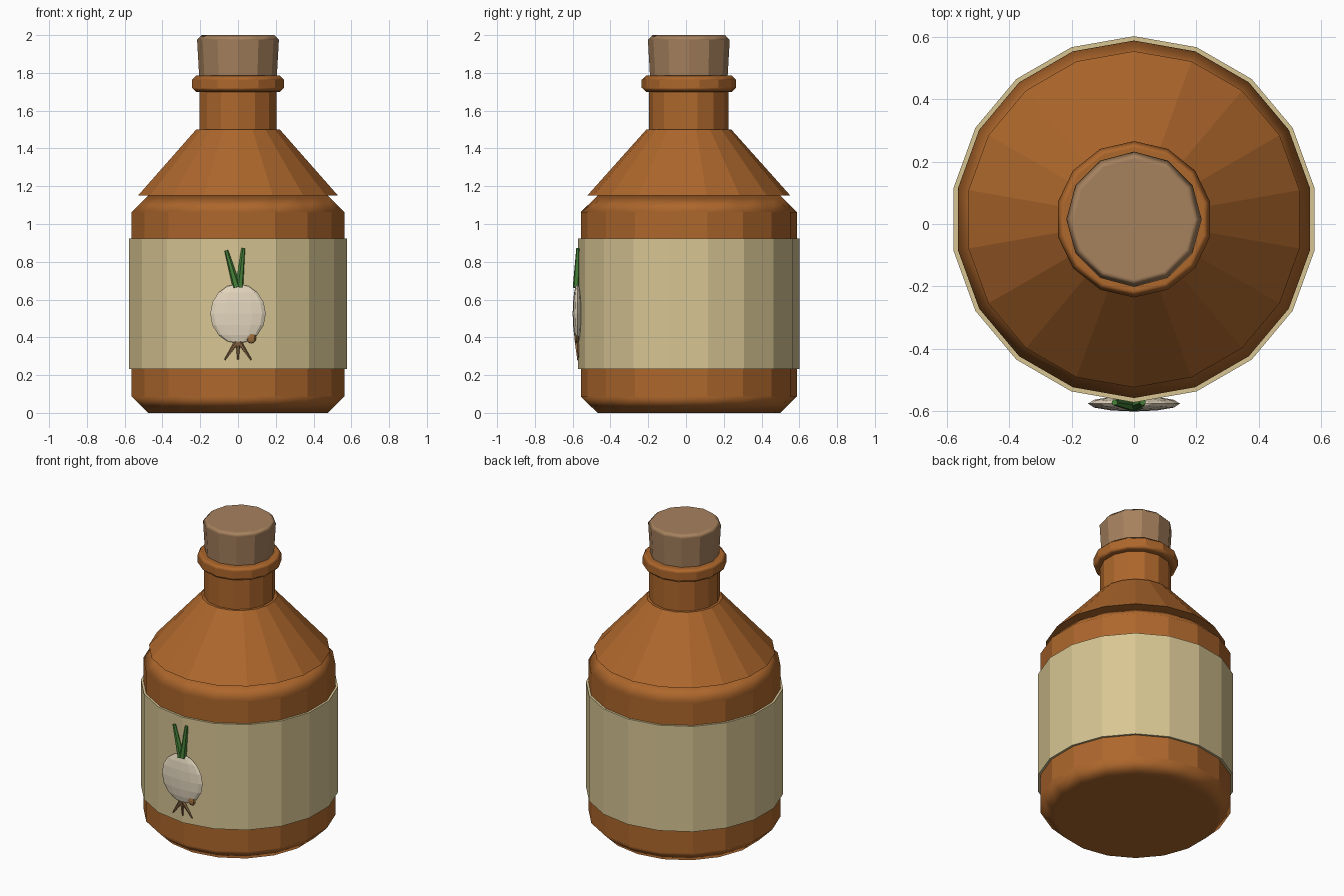
import bpy, bmesh
from mathutils import Matrix, Vector

if "Cube" in bpy.data.objects:
    bpy.data.objects.remove(bpy.data.objects["Cube"])

CY = 0.015  # bottle axis, shifted slightly back because the emblem sits in front


def material(name, rgb):
    m = bpy.data.materials.new(name)
    m.diffuse_color = (*rgb, 1)
    m.use_nodes = True
    m.node_tree.nodes["Principled BSDF"].inputs["Base Color"].default_value = m.diffuse_color
    return m


GLASS = material("amber", (0.42, 0.135, 0.025))
PAPER = material("paper", (0.68, 0.56, 0.29))
CORK = material("cork", (0.38, 0.22, 0.11))
BULB = material("bulb_skin", (0.78, 0.68, 0.52))
LEAF = material("leaf_green", (0.06, 0.22, 0.04))
ROOT = material("root_brown", (0.27, 0.14, 0.06))
SPOT = material("spot_brown", (0.36, 0.17, 0.05))


def finish(name, bm, mat):
    bmesh.ops.recalc_face_normals(bm, faces=bm.faces)
    me = bpy.data.meshes.new(name)
    bm.to_mesh(me)
    bm.free()
    me.materials.append(mat)
    ob = bpy.data.objects.new(name, me)
    bpy.context.collection.objects.link(ob)
    return ob


def taper(name, p0, p1, r0, r1, sides, mat, bevel=0):
    """Capped cylinder or cone from p0 to p1, optionally with chamfered rims."""
    p0, p1 = Vector(p0), Vector(p1)
    d = p1 - p0
    rot = Matrix() if d.x == d.y == 0 else d.to_track_quat('Z', 'Y').to_matrix().to_4x4()
    bm = bmesh.new()
    bmesh.ops.create_cone(bm, cap_ends=True, segments=sides, radius1=r0, radius2=r1,
                          depth=d.length, matrix=Matrix.Translation((p0 + p1) / 2) @ rot)
    if bevel:
        # facets stay flat, the chamfer blends between its neighbours
        for f in bm.faces:
            f.smooth = True
        for e in bm.edges:
            e.smooth = False
    ob = finish(name, bm, mat)
    if bevel:
        mod = ob.modifiers.new("chamfer", 'BEVEL')
        mod.width = bevel
        mod.segments = 1
        mod.limit_method = 'ANGLE'
        mod.angle_limit = 0.8
        mod.harden_normals = True
    return ob


def upright(name, z0, z1, r0, r1, sides, mat, bevel=0):
    return taper(name, (0, CY, z0), (0, CY, z1), r0, r1, sides, mat, bevel)


def ball(name, loc, scale, u, v, mat):
    bm = bmesh.new()
    bmesh.ops.create_uvsphere(bm, u_segments=u, v_segments=v, radius=1,
                              matrix=Matrix.Translation(loc) @ Matrix.Diagonal((*scale, 1)))
    return finish(name, bm, mat)


# Bottle
upright("bottle_body", 0, 1.15, 0.572, 0.572, 18, GLASS, 0.087)
upright("bottle_shoulder", 1.15, 1.50, 0.538, 0.225, 18, GLASS)
upright("bottle_neck", 1.48, 1.76, 0.21, 0.21, 14, GLASS)
upright("neck_ring", 1.70, 1.785, 0.25, 0.25, 14, GLASS, 0.022)
upright("cork", 1.72, 2.0, 0.202, 0.218, 12, CORK, 0.025)

# Paper label wrapped round the body
upright("label", 0.233, 0.922, 0.586, 0.586, 18, PAPER)

# Onion emblem on the label
ball("onion_bulb", (0, -0.575, 0.525), (0.147, 0.025, 0.158), 12, 8, BULB)
ball("onion_spot", (0.07, -0.579, 0.398), (0.027, 0.012, 0.03), 8, 6, SPOT)
for side, x0, x1, z1 in (("left", -0.006, -0.062, 0.86), ("right", 0.006, 0.028, 0.872)):
    taper("onion_leaf_" + side, (x0, -0.578, 0.665), (x1, -0.571, z1), 0.022, 0.01, 6, LEAF)
for i, x in enumerate((-0.07, 0, 0.07)):
    taper(f"onion_root_{i + 1}", (x * 0.1, -0.577, 0.375), (x, -0.572, 0.28),
          0.013, 0.004, 5, ROOT)
